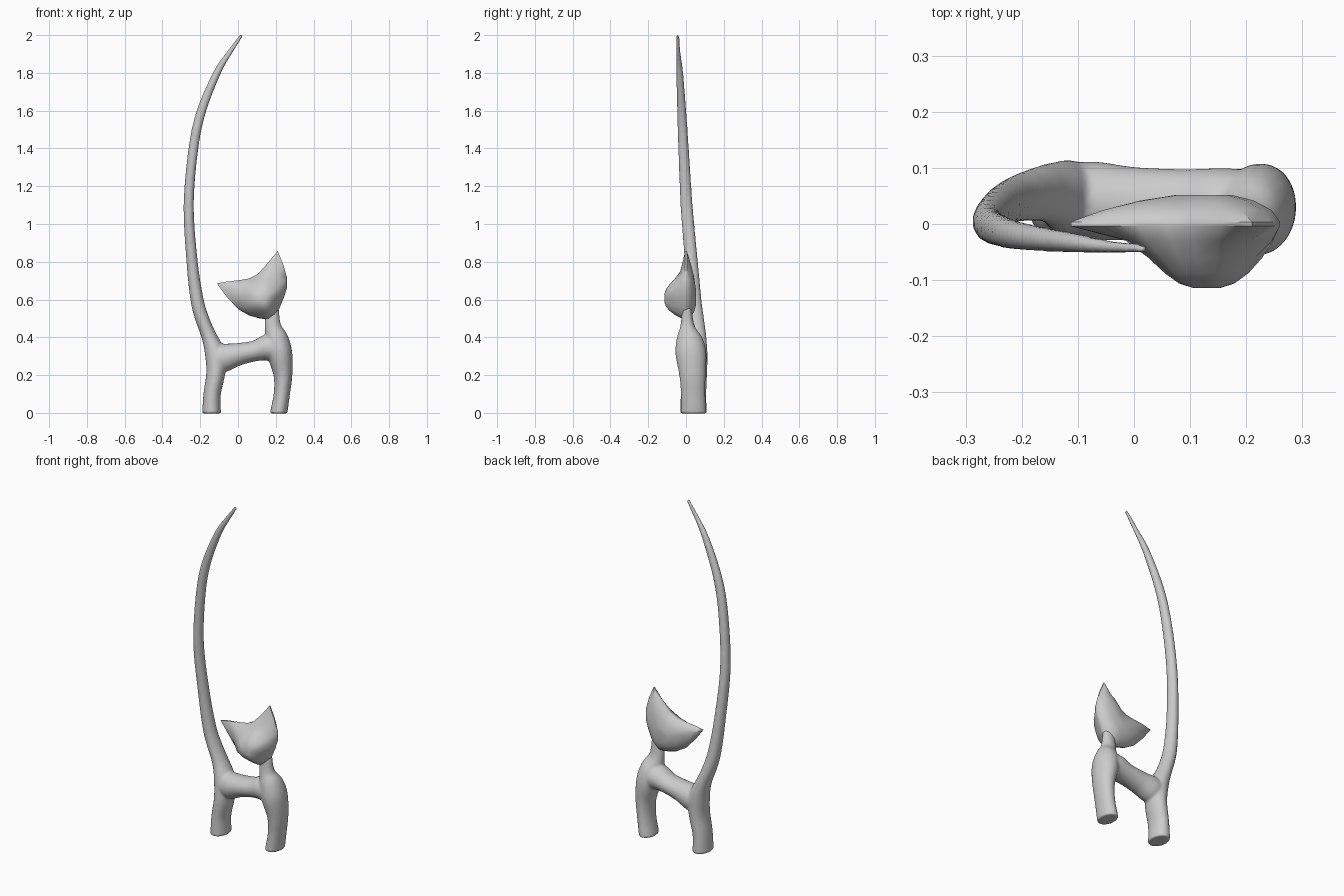
import bpy, bmesh
from math import cos, sin, tau
from mathutils import Vector

if "Cube" in bpy.data.objects:
    bpy.data.objects.remove(bpy.data.objects["Cube"])

SIDES = 20
Y = Vector((0, 1, 0))


def smooth_path(stations, steps=5):
    """Catmull-Rom resampling of (x, y, z, in-plane radius, depth radius)."""
    pts = [Vector(s) for s in stations]
    pts = [pts[0]] + pts + [pts[-1]]
    out = []
    for a, b, c, d in zip(pts, pts[1:], pts[2:], pts[3:]):
        for i in range(steps):
            t = i / steps
            out.append(0.5 * (2 * b + (c - a) * t + (2 * a - 5 * b + 4 * c - d) * t * t
                              + (3 * b - a - 3 * c + d) * t ** 3))
    return out + [pts[-1]]


def loft(bm, rings):
    """Skin a list of point rings and close both ends."""
    rings = [[bm.verts.new(p) for p in r] for r in rings]
    n = len(rings[0])
    for a, b in zip(rings, rings[1:]):
        for i in range(n):
            j = (i + 1) % n
            bm.faces.new((a[i], a[j], b[j], b[i]))
    bm.faces.new(rings[0])
    bm.faces.new(rings[-1])


def sweep(bm, stations, flat_start=False):
    path = smooth_path(stations)
    pos = [Vector(p[:3]) for p in path]
    rings = []
    for i, p in enumerate(path):
        tan = pos[min(i + 1, len(pos) - 1)] - pos[max(i - 1, 0)]
        if flat_start and i == 0:
            tan = Vector((0, 0, 1))
        n = Y.cross(tan).normalized()
        rings.append([pos[i] + n * p[3] * cos(tau * k / SIDES) + Y * p[4] * sin(tau * k / SIDES)
                      for k in range(SIDES)])
    loft(bm, rings)


def finish(bm, name):
    bmesh.ops.recalc_face_normals(bm, faces=bm.faces)
    me = bpy.data.meshes.new(name)
    bm.to_mesh(me)
    bm.free()
    ob = bpy.data.objects.new(name, me)
    bpy.context.collection.objects.link(ob)
    return ob


# Body: hind leg with tail, front leg with neck, and the arched back
bm = bmesh.new()
sweep(bm, [
    (-.14, .04, -.003, .05, .07), (-.137, .04, .1, .046, .068), (-.118, .042, .21, .05, .07),
    (-.12, .048, .31, .055, .066), (-.155, .055, .41, .04, .052), (-.19, .05, .5, .037, .045),
    (-.217, .042, .6, .035, .04), (-.243, .028, .8, .03, .035), (-.261, .003, 1.1, .027, .032),
    (-.236, -.013, 1.4, .026, .028), (-.193, -.023, 1.6, .025, .024),
    (-.111, -.033, 1.8, .02, .018), (-.05, -.04, 1.9, .015, .012), (.019, -.044, 2.0, .009, .008),
], True)
sweep(bm, [
    (.215, .04, -.003, .046, .068), (.232, .038, .1, .043, .065), (.238, .034, .2, .05, .07),
    (.222, .026, .31, .066, .082), (.205, .02, .39, .062, .07), (.184, .008, .46, .044, .038),
    (.18, .005, .56, .036, .025),
], True)
sweep(bm, [
    (-.14, .042, .27, .05, .055), (-.08, .042, .29, .074, .07), (0, .036, .31, .06, .066),
    (.09, .032, .328, .055, .066), (.16, .026, .345, .07, .074), (.21, .026, .33, .06, .07),
])
body = finish(bm, "body_legs_tail")
rm = body.modifiers.new("blend", 'REMESH')
rm.mode = 'VOXEL'
rm.voxel_size = .007
rm.use_smooth_shade = True
sm = body.modifiers.new("soften", 'SMOOTH')
sm.factor = .5
sm.iterations = 6

# Head: front outline with two pointed ears, shrunk towards the muzzle and the back
outline = [(-.112, .685), (-.06, .695), (.01, .703), (.06, .712), (.105, .735), (.155, .79),
           (.21, .857), (.24, .785), (.26, .715), (.26, .665), (.243, .61), (.22, .555),
           (.195, .515), (.165, .493), (.115, .5), (.06, .515), (0, .55), (-.06, .615)]
centre = Vector((.135, .6))


def head_ring(scale, cap, y):
    ring = []
    for p in outline:
        d = Vector(p) - centre
        q = centre + d.normalized() * min(d.length * scale, cap)
        ring.append((q.x, y, q.y))
    return ring


bm = bmesh.new()
loft(bm, [head_ring(*r) for r in [
    (.15, .03, -.114), (.35, .055, -.106), (.55, .08, -.088), (.75, .11, -.06), (.9, .15, -.03),
    (1, 1, -.004), (1, 1, .004), (.88, .2, .025), (.62, .13, .042), (.3, .06, .052)]])
head = finish(bm, "head")
bpy.context.view_layer.objects.active = head
head.select_set(True)
bpy.ops.object.shade_smooth_by_angle(angle=.7)
